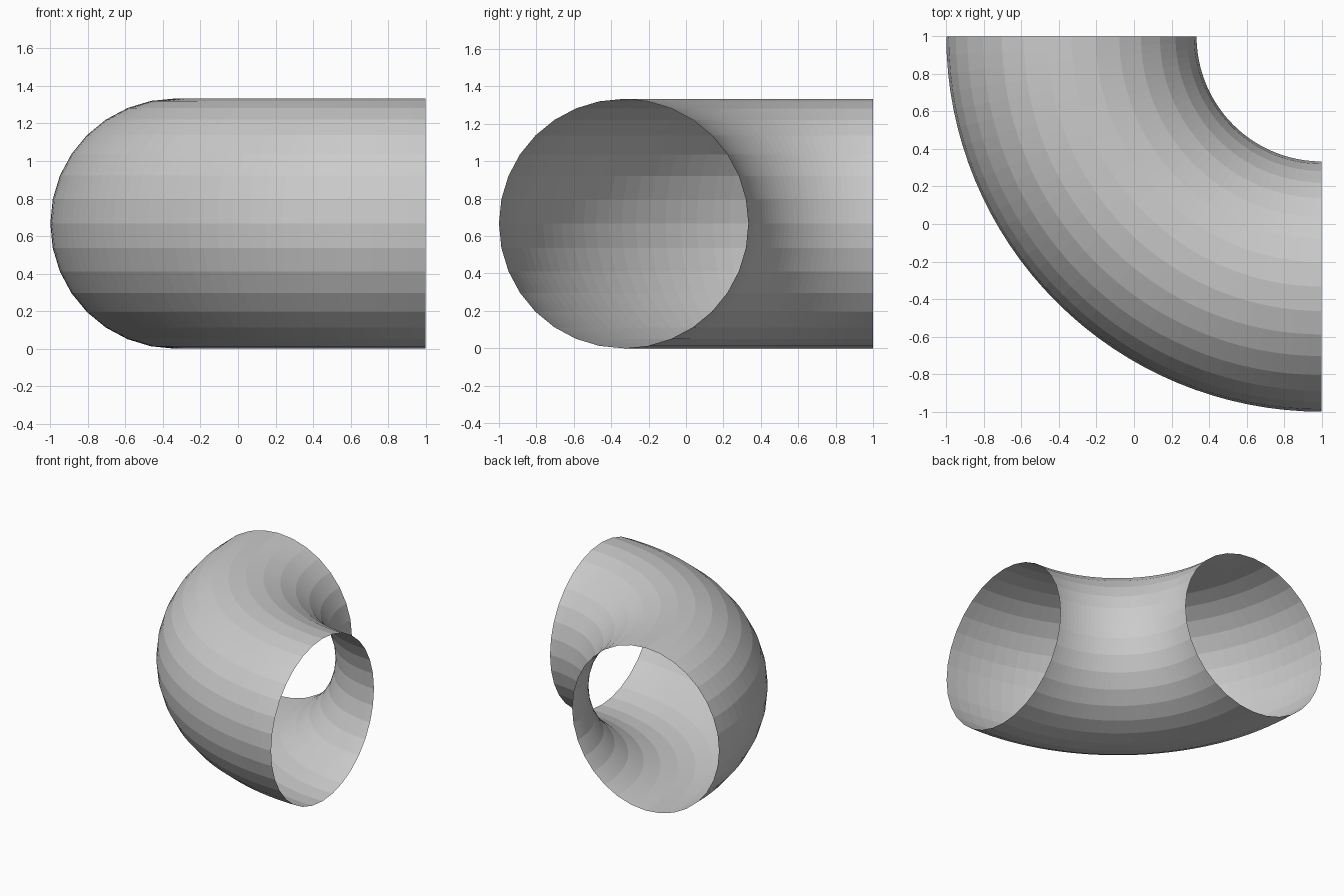
import bpy, bmesh
from math import pi
from mathutils import Matrix, Vector

cube = bpy.data.objects.get("Cube")
if cube:
    bpy.data.objects.remove(cube, do_unlink=True)

BEND_RADIUS = 4 / 3
PIPE_RADIUS = 2 / 3
SIDES = 32
STEPS = 32

# Plain grey pipe material
grey = bpy.data.materials.new("light grey")
grey.use_nodes = True
grey.diffuse_color = (0.6, 0.6, 0.6, 1)
grey.node_tree.nodes["Principled BSDF"].inputs["Base Color"].default_value = (0.6, 0.6, 0.6, 1)

# Open circular section at the end facing +x, swept a quarter turn to the back
bm = bmesh.new()
pivot = Vector((1, 1, PIPE_RADIUS))
section = (Matrix.Translation(pivot - Vector((0, BEND_RADIUS, 0)))
           @ Matrix.Rotation(pi / 2, 4, "Y"))
bmesh.ops.create_circle(bm, cap_ends=False, segments=SIDES,
                        radius=PIPE_RADIUS, matrix=section)
bmesh.ops.spin(bm, geom=bm.verts[:] + bm.edges[:], cent=pivot,
               axis=(0, 0, 1), angle=-pi / 2, steps=STEPS, use_duplicate=False)

# Turn the faces outward, away from the centre line of the pipe
bm.normal_update()
for face in bm.faces:
    middle = face.calc_center_median()
    spoke = Vector((middle.x - pivot.x, middle.y - pivot.y, 0)).normalized()
    if face.normal.dot(middle - (pivot + spoke * BEND_RADIUS)) < 0:
        face.normal_flip()

mesh = bpy.data.meshes.new("pipe_elbow")
bm.to_mesh(mesh)
bm.free()
mesh.materials.append(grey)
pipe = bpy.data.objects.new("pipe_elbow", mesh)
bpy.context.collection.objects.link(pipe)
